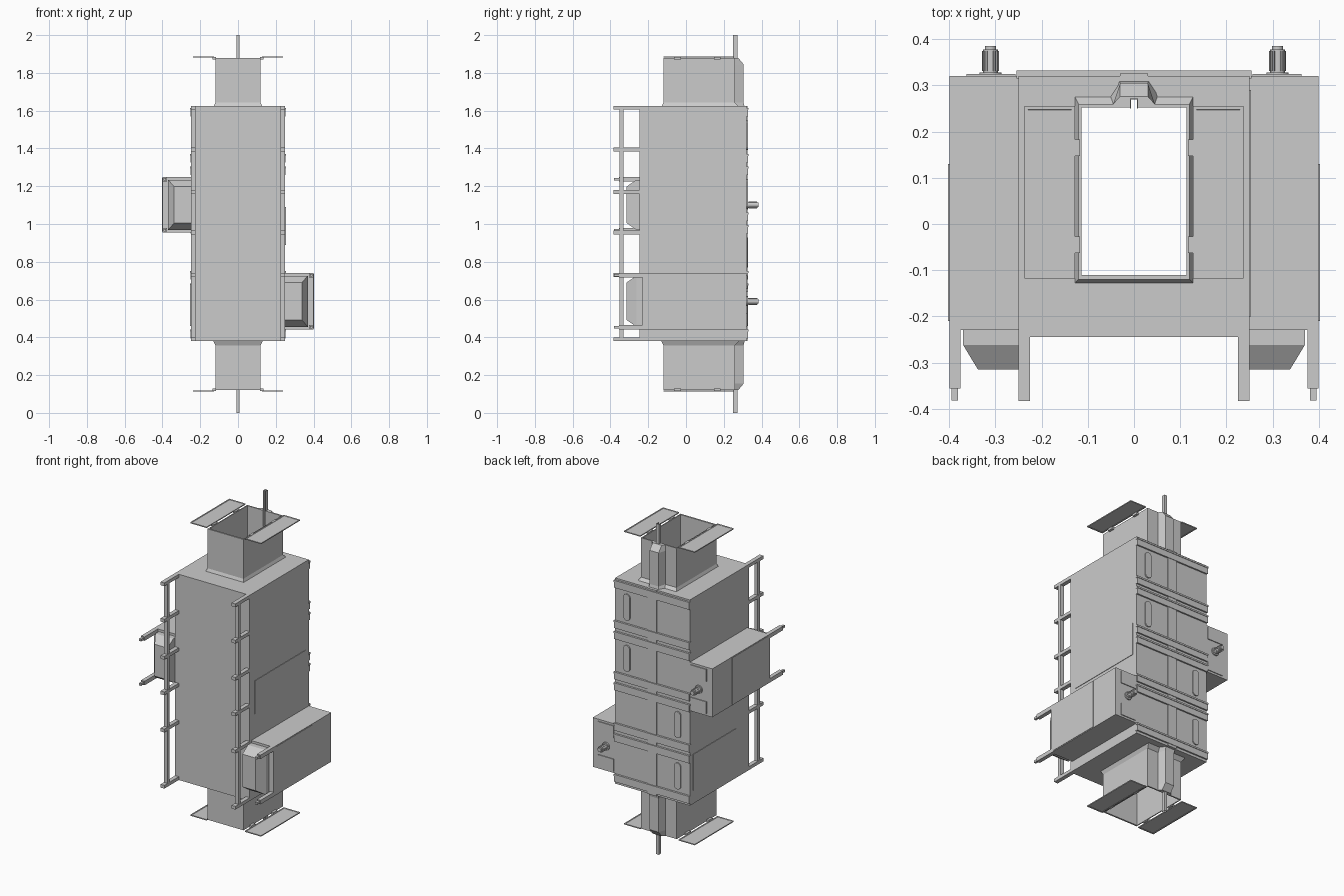
import bpy, bmesh, math
from mathutils import Matrix

if "Cube" in bpy.data.objects:
    bpy.data.objects.remove(bpy.data.objects["Cube"])


def finish(name, bm):
    bmesh.ops.recalc_face_normals(bm, faces=bm.faces)
    me = bpy.data.meshes.new(name)
    bm.to_mesh(me)
    bm.free()
    ob = bpy.data.objects.new(name, me)
    bpy.context.collection.objects.link(ob)
    return ob


def box(name, x, y, z):
    """Box from (min, max) ranges."""
    bm = bmesh.new()
    bmesh.ops.create_cube(bm, size=1)
    for v in bm.verts:
        for i, r in enumerate((x, y, z)):
            v.co[i] = max(r) if v.co[i] > 0 else min(r)
    return finish(name, bm)


def side(s, a, b):
    return (s * a, s * b)


def ring(name, layers, inner):
    """Hollow tube: layers are (z, outer outline), all with the same bore outline."""
    bm = bmesh.new()
    n = len(inner)
    loops = [[bm.verts.new((x, y, z)) for x, y in outer] for z, outer in layers]
    for z in (layers[-1][0], layers[0][0]):
        loops.append([bm.verts.new((x, y, z)) for x, y in inner])
    for a, b in zip(loops, loops[1:] + loops[:1]):
        for i in range(n):
            j = (i + 1) % n
            bm.faces.new((a[i], a[j], b[j], b[i]))
    return finish(name, bm)


def outline(w, y0, y1, nw, ny, nw2=None):
    """Rectangle with a notch or bump in the middle of the back edge."""
    m = nw2 or nw
    return [(-w, y0), (w, y0), (w, y1), (nw, y1), (m, ny), (-m, ny), (-nw, y1), (-w, y1)]


# Shaft running through the whole machine, with guide housing at the back
bore = outline(.114, -.11, .252, .008, .27)
small = outline(.12, -.12, .26, .045, .276, .03)
full = outline(.12, -.12, .26, .045, .305, .03)
ring("duct", [(.12, small), (.155, full), (1.845, full), (1.88, small)], bore)

# Main cabinet and flared collars
wide_bore = outline(.116, -.113, .254, .009, .272)
body = outline(.25, -.245, .32, .045, .32, .03)
ring("main_body", [(.38, body), (1.625, body)], wide_bore)
flare = outline(.13, -.13, .28, .052, .31, .032)
for name, z0, z1 in (("top_collar", 1.62, 1.642), ("bottom_collar", .38, .358)):
    ring(name, [(z0, flare), (z1, full)], wide_bore)

# Guide rail: U channel over the full height
bm = bmesh.new()
prof = [(-.009, .25), (-.009, .272), (.009, .272), (.009, .25),
        (.007, .25), (.007, .27), (-.007, .27), (-.007, .25)]
face = bm.faces.new([bm.verts.new((x, y, 0)) for x, y in prof])
ext = bmesh.ops.extrude_face_region(bm, geom=[face])
bmesh.ops.translate(bm, vec=(0, 0, 2), verts=[g for g in ext["geom"] if isinstance(g, bmesh.types.BMVert)])
finish("guide_rail", bm)

# Open flaps with recessed panels and hinge tabs
for end, z in (("top", 1.885), ("bottom", .115)):
    zs = 1 if z > 1 else -1
    for s in (-1, 1):
        flap = box(end + "_flap", side(s, .128, .237), (-.118, .255), (z - .003, z + .003))
        bm = bmesh.new()
        bm.from_mesh(flap.data)
        faces = [f for f in bm.faces if abs(f.normal.z) > .9]
        bmesh.ops.inset_individual(bm, faces=faces, thickness=.01, depth=0)
        bmesh.ops.inset_individual(bm, faces=faces, thickness=.001, depth=-.0015)
        bm.to_mesh(flap.data)
        bm.free()
        for y in (-.045, .165):
            box(end + "_flap_hinge", side(s, .117, .135), (y - .018, y + .018), (z - zs * .014, z))

# Front rails: uprights with cross bars
for s in (-1, 1):
    box("front_upright", side(s, .226, .249), (-.352, -.33), (.38, 1.625))
    for z in (1.615, 1.395, 1.17, .955, .73, .39):
        box("front_bar", side(s, .225, .25), (-.383, -.24), (z - .01, z + .01))

# Rear panels: four stages, each with two bands and a rounded slot cover
for i in range(4):
    c = 1.47 - .31 * i
    for z in (c - .122, c + .122):
        box("rear_band", (-.252, .252), (.315, .329), (z - .023, z + .023))
        box("rear_band_lip", (-.254, .254), (.315, .332), (z + .013, z + .023))
    x = .17 if i < 2 else -.17
    bm = bmesh.new()
    pts = []
    for k in range(12):
        a = math.pi * 2 * (k + .5) / 12
        pts.append((x + .022 * math.cos(a), .318, c + .022 * math.sin(a) + (.058 if k < 6 else -.058)))
    f = bm.faces.new([bm.verts.new(p) for p in pts])
    ext = bmesh.ops.extrude_face_region(bm, geom=[f])
    bmesh.ops.translate(bm, vec=(0, .009, 0), verts=[g for g in ext["geom"] if isinstance(g, bmesh.types.BMVert)])
    finish("rear_slot_cover", bm)
box("rear_centre_strip", (-.03, .03), (.315, .326), (.38, 1.625))

# Blanking plates on the unused side ports
box("right_blank_plate", (.245, .253), (-.2, .29), (.89, 1.09))
box("left_blank_plate", (-.253, -.245), (-.12, .29), (.46, .68))


def side_unit(s, z0, z1):
    """Side cabinet with tapered chute, handles and rear knob."""
    zc = (z0 + z1) / 2
    box("side_cabinet", side(s, .245, .4), (-.23, .32), (z0, z1))
    box("side_cover", side(s, .39, .403), (-.21, .13), (z0 + .004, z1 - .004))
    # chute: straight neck, then tapering to the front
    bm = bmesh.new()
    loops = []
    for y, x, d in ((-.225, .37, .014), (-.262, .37, .014), (-.315, .338, .05)):
        loops.append([bm.verts.new((s * a, y, b)) for a, b in
                      ((.25, z0 + d), (x, z0 + d), (x, z1 - d), (.25, z1 - d))])
    for a, b in zip(loops, loops[1:]):
        for i in range(4):
            j = (i + 1) % 4
            bm.faces.new((a[i], a[j], b[j], b[i]))
    bm.faces.new(loops[0])
    bm.faces.new(loops[-1])
    finish("chute", bm)
    # handles
    for z in (z0 + .012, z1 - .012):
        box("handle_bar", side(s, .376, .4), (-.356, -.225), (z - .012, z + .012))
        box("handle_tip", side(s, .381, .395), (-.382, -.35), (z - .007, z + .007))
    # rear plates and knob
    for a, b in ((z0 + .012, z0 + .085), (z1 - .085, z1 - .012)):
        box("rear_plate", side(s, .257, .363), (.315, .325), (a, b))
    bm = bmesh.new()
    for r, y0, y1, seg in ((.024, .315, .328, 24), (.016, .32, .378, 24), (.012, .37, .385, 16)):
        m = Matrix.Translation((s * .311, (y0 + y1) / 2, zc)) @ Matrix.Rotation(math.pi / 2, 4, 'X')
        bmesh.ops.create_cone(bm, cap_ends=True, segments=seg, radius1=r, radius2=r, depth=y1 - y0, matrix=m)
    for k in range(12):
        a = math.tau * k / 12
        m = (Matrix.Translation((s * .311 + .016 * math.cos(a), .353, zc + .016 * math.sin(a)))
             @ Matrix.Rotation(-a, 4, 'Y') @ Matrix.Diagonal((.005, .044, .004, 1)))
        bmesh.ops.create_cube(bm, size=1, matrix=m)
    finish("ribbed_knob", bm)


side_unit(-1, .955, 1.248)
side_unit(1, .442, .74)
